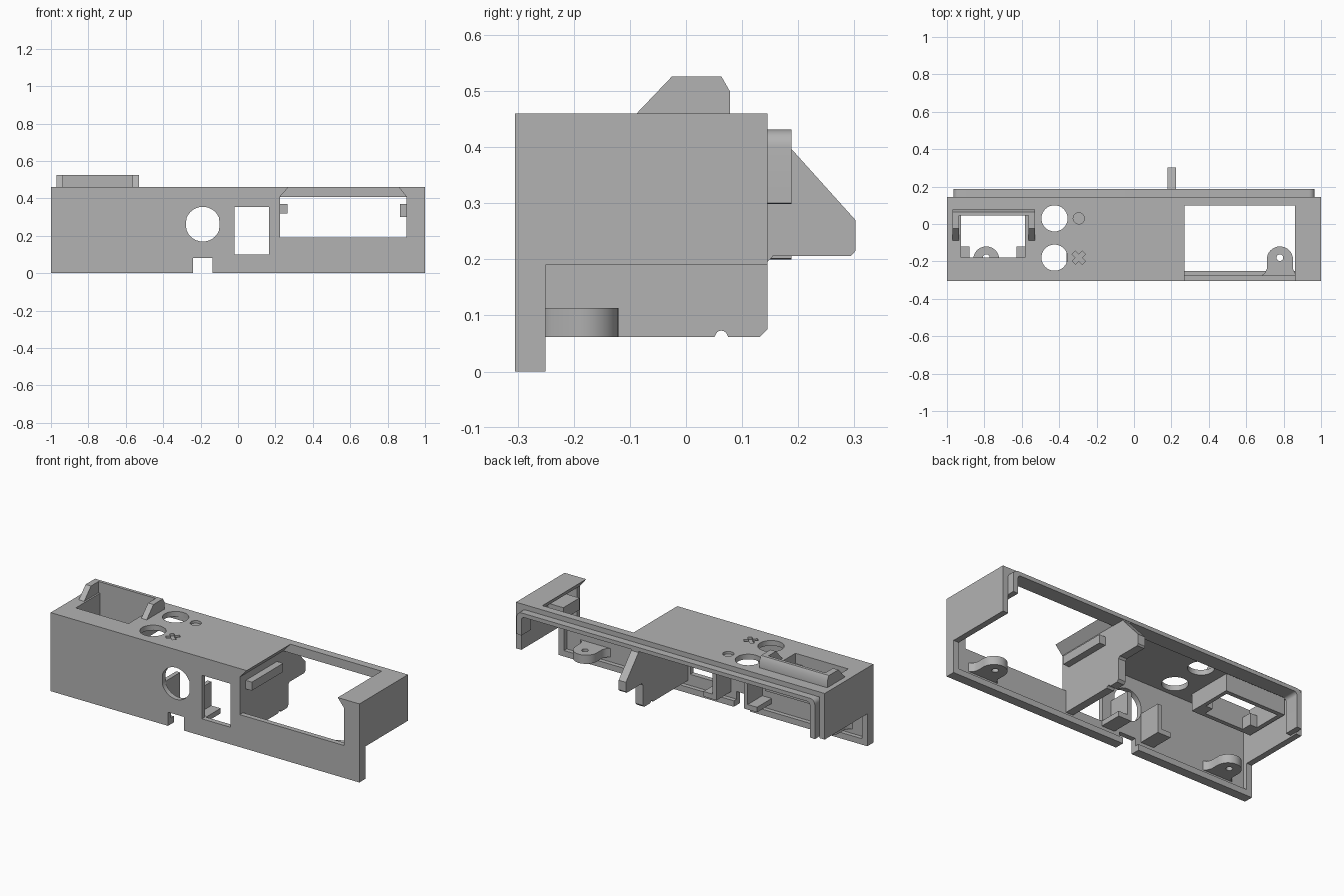
import bpy, bmesh, math
from mathutils import Vector

if "Cube" in bpy.data.objects:
    bpy.data.objects.remove(bpy.data.objects["Cube"], do_unlink=True)

grey = bpy.data.materials.new("plain grey")
grey.use_nodes = True
grey.diffuse_color = (0.45, 0.45, 0.45, 1)
grey.node_tree.nodes["Principled BSDF"].inputs["Base Color"].default_value = grey.diffuse_color


def prism(name, axis, pts, a, b):
    """Extrude a 2D outline along an axis from a to b."""
    place = {"x": lambda p, t: (t, p[0], p[1]),
             "y": lambda p, t: (p[0], t, p[1]),
             "z": lambda p, t: (p[0], p[1], t)}[axis]
    bm = bmesh.new()
    face = bm.faces.new([bm.verts.new(place(p, a)) for p in pts])
    ext = bmesh.ops.extrude_face_region(bm, geom=[face])["geom"]
    move = Vector(place((0, 0), b - a))
    bmesh.ops.translate(bm, vec=move, verts=[v for v in ext if isinstance(v, bmesh.types.BMVert)])
    bmesh.ops.recalc_face_normals(bm, faces=bm.faces)
    mesh = bpy.data.meshes.new(name)
    bm.to_mesh(mesh)
    bm.free()
    mesh.materials.append(grey)
    ob = bpy.data.objects.new(name, mesh)
    bpy.context.collection.objects.link(ob)
    return ob


def box(name, x, y, z):
    return prism(name, "z", [(x[0], y[0]), (x[1], y[0]), (x[1], y[1]), (x[0], y[1])], *z)


def arc(cx, cy, r, start=0, end=360, n=32):
    steps = n if end - start == 360 else n + 1
    return [(cx + r * math.cos(math.radians(start + (end - start) * i / n)),
             cy + r * math.sin(math.radians(start + (end - start) * i / n))) for i in range(steps)]


def boolean(ob, others, op="DIFFERENCE"):
    for other in others:
        mod = ob.modifiers.new("bool", "BOOLEAN")
        mod.operation, mod.object, mod.solver = op, other, "EXACT"
        bpy.context.view_layer.objects.active = ob
        bpy.ops.object.modifier_apply(modifier=mod.name)
        bpy.data.objects.remove(other, do_unlink=True)


FRONT, BACK, TOP = -0.305, 0.145, 0.46

# Outer shell: front plate, top and short side walls with a raised rim
shell = box("shell", (-1, 1), (FRONT, BACK), (0, TOP))
boolean(shell, [
    box("low_cut", (-2, 2), (-0.25, 1), (-1, 0.19)),
    box("inner_cut", (-0.965, 0.965), (-0.275, 1), (0.035, 0.43)),
])

# Thicker top around the large opening
boolean(shell, [box("pad", (0.175, 0.97), (-0.28, BACK), (0.41, 0.44))], "UNION")

# Large corner opening with flared top edge, plus the front and top holes
opening = [(0.225, 0.19), (0.9, 0.19), (0.9, 0.41), (0.86, TOP), (0.86, 0.6),
           (0.27, 0.6), (0.27, TOP), (0.225, 0.41)]
cross = []
for k in range(4):
    c, s = math.cos(math.radians(45 + 90 * k)), math.sin(math.radians(45 + 90 * k))
    for u, v in ((0.012, -0.012), (0.038, -0.012), (0.038, 0.012)):
        cross.append((-0.295 + u * c - v * s, -0.18 + u * s + v * c))
knob = [(min(max(x, -0.277), -0.1), z) for x, z in arc(-0.188, 0.262, 0.093)]
boolean(shell, [
    prism("opening", "y", opening, -1, 0.1),
    prism("knob_hole", "y", knob, -1, -0.2),
    box("front_window", (-0.02, 0.165), (-1, -0.2), (0.1, 0.355)),
    box("cable_notch", (-0.24, -0.135), (-1, -0.2), (-1, 0.08)),
    box("top_window", (-0.925, -0.583), (-0.18, 0.045), (0.3, 1)),
    prism("back_button_hole", "z", arc(-0.425, 0.03, 0.07), 0.3, 1),
    prism("front_button_hole", "z", arc(-0.425, -0.18, 0.07), 0.3, 1),
    prism("ring_mark", "z", arc(-0.295, 0.03, 0.03), 0.445, 1),
    prism("cross_mark", "z", cross, 0.445, 1),
])

# Inner lip around the open back, with rounded top corners
def lip_outline(w, top, r, low_right, low_left):
    return ([(w, low_right)] + arc(w - r, top - r, r, 0, 90, 6)
            + arc(r - w, top - r, r, 90, 180, 6) + [(-w, low_left)])

lip = prism("back_lip", "y", lip_outline(0.966, 0.431, 0.03, 0.3, 0.2), 0.1, 0.188)
boolean(lip, [prism("lip_cut", "y", lip_outline(0.935, 0.408, 0.02, -1, -1), -1, 1)])

# Divider wall with a rear fin
profile = [(-0.28, 0.062), (0.051, 0.062)] + arc(0.063, 0.062, 0.011, 180, 0, 8)[1:-1] + [
    (0.075, 0.062), (0.132, 0.062), (BACK, 0.075), (BACK, 0.195), (0.155, 0.206),
    (0.294, 0.206), (0.302, 0.215), (0.302, 0.27), (0.185, 0.4), (0.185, 0.42),
    (BACK, 0.43), (-0.28, 0.43)]
prism("divider", "x", profile, 0.178, 0.225)
box("divider_rail", (0.22, 0.265), (-0.25, 0.04), (0.32, 0.37))
box("side_rail", (0.865, 0.97), (-0.25, -0.1), (0.3, 0.37))

# Screw tabs
for name, cx in (("left_screw_tab", 0.78), ("right_screw_tab", -0.79)):
    outline = ([(cx - 0.1, -0.277), (cx - 0.08, -0.262), (cx - 0.07, -0.24)]
               + arc(cx, -0.19, 0.07, 180, 0, 16)
               + [(cx + 0.07, -0.24), (cx + 0.08, -0.262), (cx + 0.1, -0.277)])
    tab = prism(name, "z", outline, 0.062, 0.113)
    boolean(tab, [prism("screw_hole", "z", arc(cx, -0.18, 0.018, n=16), -1, 1)])

# Clips beside the round hole
for name, x, side in (("left_clip", -0.1, 1), ("right_clip", -0.277, -1)):
    outline = [(x, 0.07), (x + side * 0.085, 0.07), (x + side * 0.085, 0.1),
               (x + side * 0.025, 0.1), (x + side * 0.025, 0.24), (x, 0.24)]
    prism(name, "y", outline, -0.278, -0.14)

# Raised hood: two arms and a back bar
arm = [(-0.088, 0.455), (-0.088, TOP), (-0.025, 0.526), (0.063, 0.526), (0.078, 0.5), (0.078, 0.455)]
bar = [(0.038, 0.455), (0.038, 0.526), (0.063, 0.526), (0.078, 0.5), (0.078, 0.455)]
hood = prism("hood", "x", arm, -0.97, -0.53)
boolean(hood, [box("hood_cut", (-0.935, -0.565), (-1, 0.045), (0, 1))])

# Frame and corner guides under the small top window
for name, x in (("left_guide", (-0.628, -0.583)), ("right_guide", (-0.925, -0.88))):
    box(name, x, (-0.2, -0.12), (0.33, 0.4))
box("guide_front", (-0.95, -0.56), (-0.205, -0.18), (0.33, 0.435))
box("guide_back", (-0.95, -0.56), (0.045, 0.07), (0.33, 0.435))
box("guide_left", (-0.583, -0.56), (-0.2, 0.07), (0.33, 0.435))
box("guide_right", (-0.95, -0.925), (-0.2, 0.07), (0.33, 0.435))

# Smooth the round parts, keep edges sharp
bpy.ops.object.select_all(action="DESELECT")
for ob in bpy.context.collection.objects:
    if ob.type == "MESH":
        ob.select_set(True)
        bpy.context.view_layer.objects.active = ob
bpy.ops.object.shade_smooth_by_angle(angle=math.radians(30))
